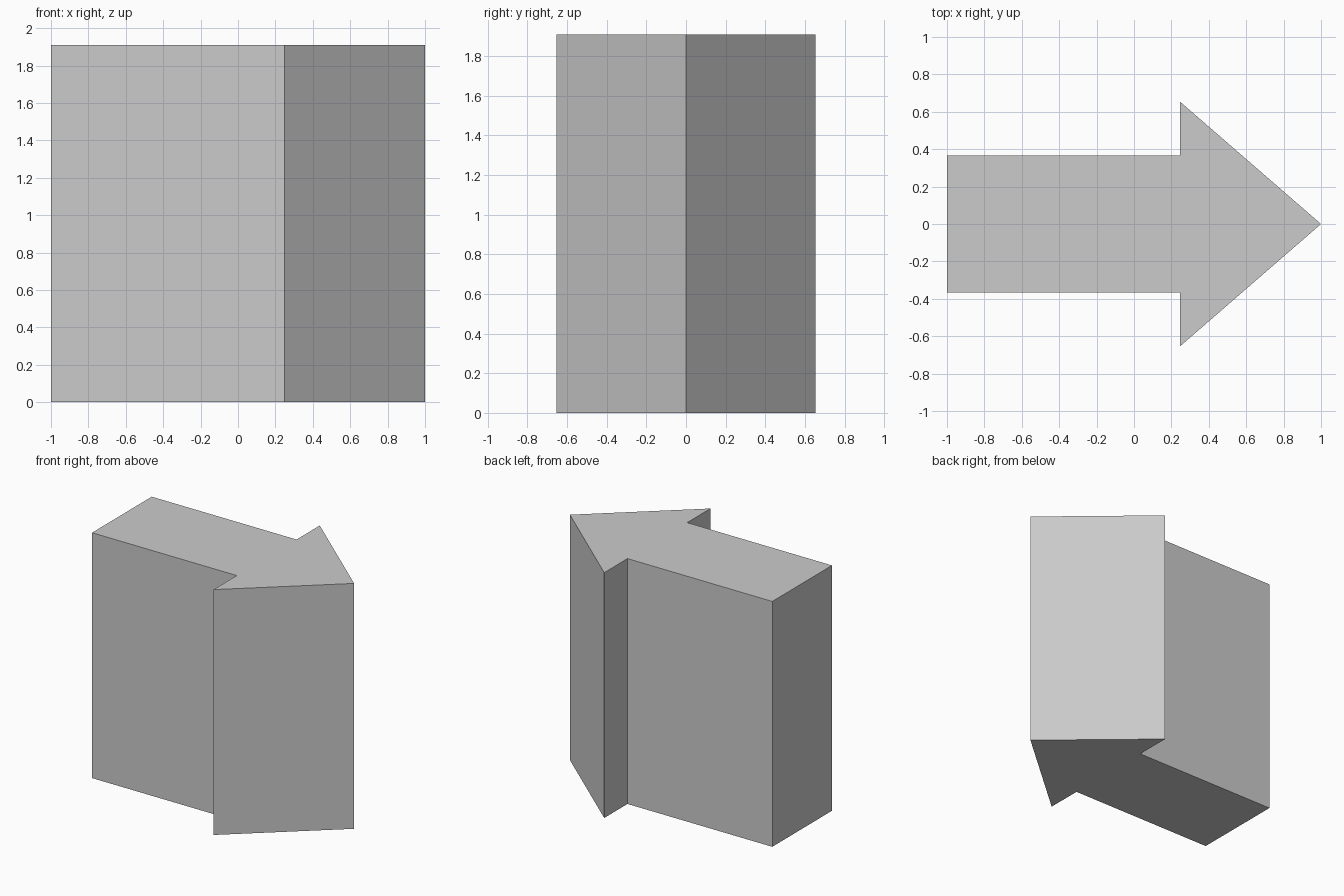
import bpy, bmesh

if "Cube" in bpy.data.objects:
    bpy.data.objects.remove(bpy.data.objects["Cube"])

HEIGHT = 1.91
# Upper half of the arrow outline, tail to head; mirrored across y = 0
half = [(-1.0, 0.367), (0.247, 0.367), (0.247, 0.653)]
outline = [(x, -y) for x, y in half] + [(1.0, 0.0)] + half[::-1]

# Arrow-shaped block: outline extruded upwards
bm = bmesh.new()
base = bm.faces.new([bm.verts.new((x, y, 0)) for x, y in outline])
top = bmesh.ops.extrude_face_region(bm, geom=[base], use_keep_orig=True)["geom"]
bmesh.ops.translate(bm, vec=(0, 0, HEIGHT),
                    verts=[g for g in top if isinstance(g, bmesh.types.BMVert)])
bmesh.ops.recalc_face_normals(bm, faces=bm.faces)

mesh = bpy.data.meshes.new("arrow_block")
bm.to_mesh(mesh)
bm.free()
bpy.context.collection.objects.link(bpy.data.objects.new("arrow_block", mesh))
